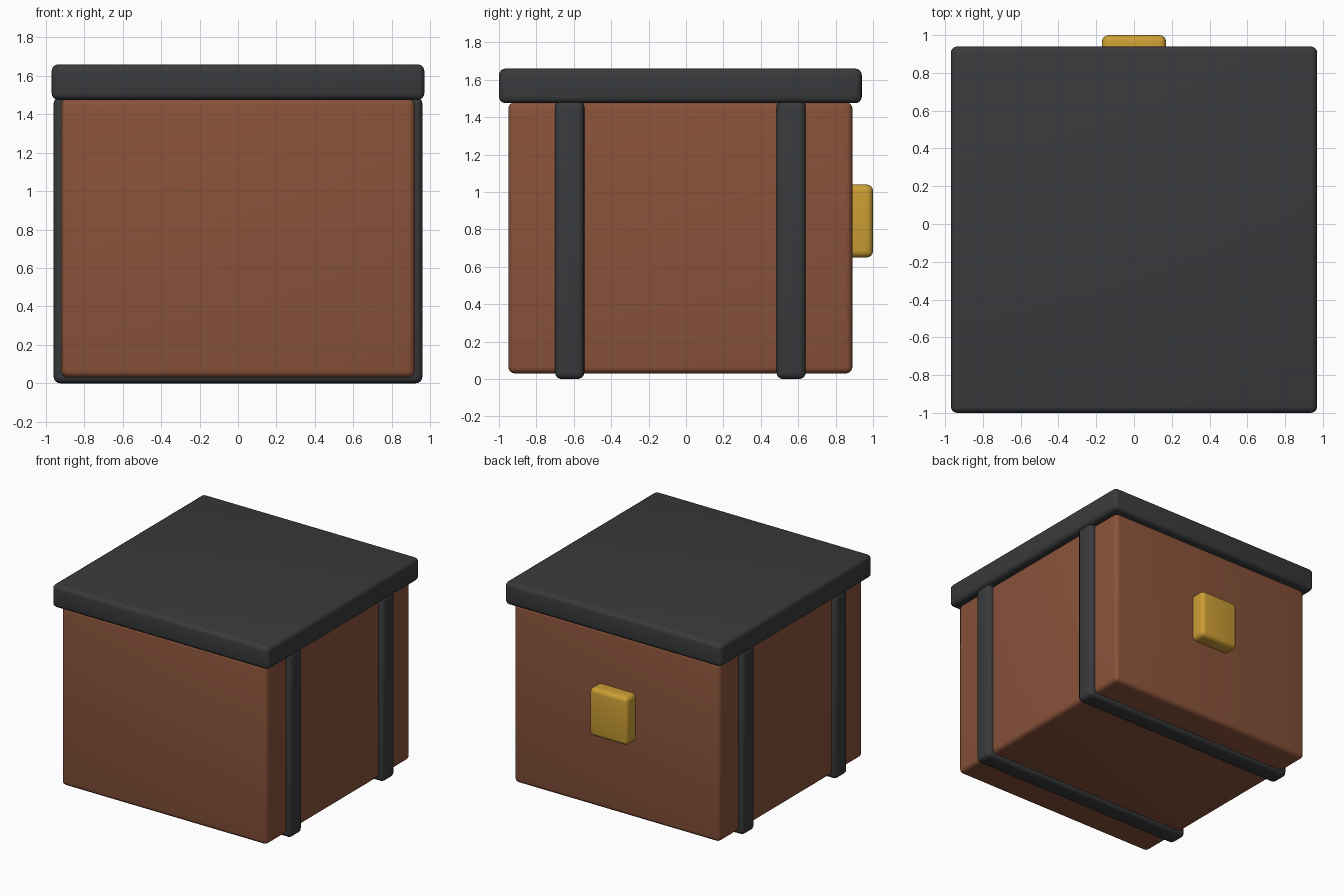
import bpy
import math

if "Cube" in bpy.data.objects:
    bpy.data.objects.remove(bpy.data.objects["Cube"])


def material(name, color):
    mat = bpy.data.materials.new(name)
    mat.diffuse_color = (*color, 1)
    mat.use_nodes = True
    mat.node_tree.nodes["Principled BSDF"].inputs["Base Color"].default_value = mat.diffuse_color
    return mat


BROWN = material("brown_leather", (0.25, 0.085, 0.042))
DARK = material("dark_metal", (0.04, 0.042, 0.045))
GOLD = material("gold", (0.60, 0.34, 0.035))


def rounded_box(name, low, high, bevel, mat):
    """Box between two corners with rounded edges."""
    center = [(a + b) / 2 for a, b in zip(low, high)]
    bpy.ops.mesh.primitive_cube_add(size=1, location=center)
    obj = bpy.context.object
    obj.name = name
    obj.scale = [b - a for a, b in zip(low, high)]
    bpy.ops.object.transform_apply(location=False, rotation=False, scale=True)
    mod = obj.modifiers.new("Bevel", 'BEVEL')
    mod.width = bevel
    mod.segments = 4
    bpy.ops.object.modifier_apply(modifier=mod.name)
    bpy.ops.object.shade_smooth_by_angle(angle=math.radians(35))
    obj.data.materials.append(mat)
    return obj


# Case body and overhanging lid
rounded_box("body", (-0.92, -0.95, 0.03), (0.92, 0.89, 1.48), 0.035, BROWN)
rounded_box("lid", (-0.97, -1.0, 1.475), (0.97, 0.94, 1.66), 0.035, DARK)

# Two bands wrapping the sides and underside
for name, y in (("front_band", -0.622), ("back_band", 0.562)):
    rounded_box(name, (-0.96, y - 0.078, 0), (0.96, y + 0.078, 1.49), 0.035, DARK)

# Latch on the back face
rounded_box("latch", (-0.17, 0.84, 0.65), (0.17, 1.0, 1.04), 0.035, GOLD)
